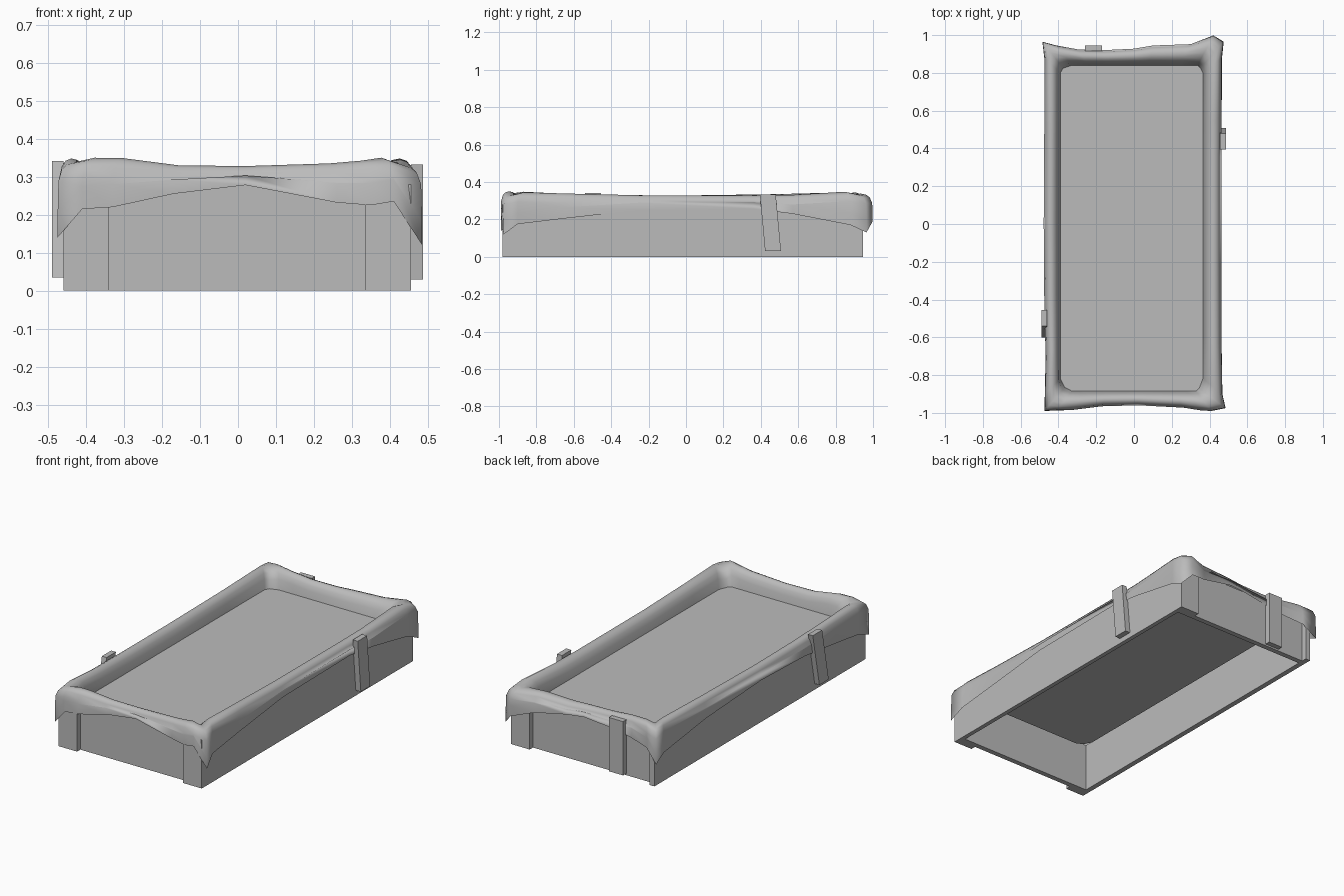
import bpy, bmesh

cube = bpy.data.objects.get("Cube")
if cube:
    bpy.data.objects.remove(cube)

grey = bpy.data.materials.new("plain grey")
grey.use_nodes = True
COLOUR = (0.5, 0.5, 0.5, 1)
grey.diffuse_color = COLOUR
grey.node_tree.nodes["Principled BSDF"].inputs["Base Color"].default_value = COLOUR


def make(name, verts, faces, smooth=False):
    mesh = bpy.data.meshes.new(name)
    mesh.from_pydata(verts, [], faces)
    bm = bmesh.new()
    bm.from_mesh(mesh)
    bmesh.ops.recalc_face_normals(bm, faces=bm.faces)
    bm.to_mesh(mesh)
    bm.free()
    mesh.materials.append(grey)
    mesh.polygons.foreach_set("use_smooth", [smooth] * len(mesh.polygons))
    obj = bpy.data.objects.new(name, mesh)
    bpy.context.collection.objects.link(obj)
    return obj


def board(name, x, y, z, lean=0):
    """Box between ranges; lean shifts the bottom along y."""
    verts = [(a, b + (lean if c == z[0] else 0), c) for a in x for b in y for c in z]
    make(name, verts, [(0, 1, 3, 2), (4, 6, 7, 5), (0, 4, 5, 1),
                       (2, 3, 7, 6), (0, 2, 6, 4), (1, 5, 7, 3)])


# Wooden frame
WALL = (0, 0.28)
board("left_wall", (0.43, 0.455), (-0.98, 0.945), WALL)
board("right_wall", (-0.46, -0.43), (-0.98, 0.945), WALL)
board("front_wall", (-0.43, 0.43), (-0.95, -0.92), WALL)
board("back_wall", (-0.43, 0.43), (0.885, 0.915), WALL)

# Corner battens
board("front_left_batten", (0.335, 0.43), (-0.98, -0.95), WALL)
board("front_right_batten", (-0.43, -0.34), (-0.98, -0.95), WALL)
board("back_left_batten", (0.335, 0.43), (0.915, 0.945), WALL)

# Loose battens on the outside
board("back_batten", (-0.26, -0.17), (0.915, 0.945), (0.01, 0.32))
board("left_batten", (0.455, 0.487), (0.395, 0.48), (0.03, 0.332), 0.028)
board("right_batten", (-0.49, -0.46), (-0.54, -0.455), (0.035, 0.342), -0.06)

# Draped sheet stations: along, outward, top height, hem height; corner first
FLOOR = 0.24
front = [(-0.475, -0.99, 0.338, 0.14), (-0.41, -0.987, 0.35, 0.215),
         (-0.33, -0.985, 0.349, 0.22), (-0.17, -0.965, 0.33, 0.255),
         (0.02, -0.96, 0.328, 0.278), (0.26, -0.972, 0.335, 0.232),
         (0.35, -0.986, 0.342, 0.225), (0.41, -0.99, 0.35, 0.235)]
left = [(-0.975, 0.485, 0.33, 0.12), (-0.9, 0.468, 0.345, 0.175),
        (-0.65, 0.464, 0.338, 0.205), (-0.25, 0.462, 0.329, 0.25),
        (0.36, 0.462, 0.328, 0.257), (0.57, 0.464, 0.33, 0.23),
        (0.88, 0.466, 0.348, 0.17)]
back = [(0.475, 0.965, 0.335, 0.13), (0.42, 0.998, 0.338, 0.19),
        (0.3, 0.952, 0.335, 0.225), (0.1, 0.945, 0.328, 0.265),
        (0, 0.928, 0.328, 0.27), (-0.17, 0.92, 0.33, 0.25),
        (-0.3, 0.925, 0.34, 0.23), (-0.41, 0.945, 0.345, 0.21)]
right = [(0.965, -0.485, 0.335, 0.14), (0.88, -0.475, 0.345, 0.175),
         (0.5, -0.475, 0.335, 0.225), (0, -0.478, 0.328, 0.255),
         (-0.4, -0.475, 0.33, 0.24), (-0.7, -0.468, 0.338, 0.2),
         (-0.9, -0.472, 0.348, 0.175)]

# Each station: outer point, inner point, top, hem
stations = []
for side, edge, along_y, chamfer in ((front, -0.885, False, (-0.367, -0.865)),
                                     (left, 0.365, True, (0.345, -0.87)),
                                     (back, 0.84, False, (0.352, 0.825)),
                                     (right, -0.39, True, (-0.375, 0.825))):
    for i, (along, out, top, hem) in enumerate(side):
        outer = (out, along) if along_y else (along, out)
        inner = (edge, along * 0.91) if along_y else (along * 0.8, edge)
        stations.append((outer, chamfer if i == 0 else inner, top, hem))

# Cross-section: share of the way outward, drop below the top
SECTION = ((0.1, 0.05), (0.22, 0.022), (0.4, 0.004), (0.6, 0), (0.78, 0.006),
           (0.9, 0.02), (0.98, 0.05))
verts = []
for outer, inner, top, hem in stations:
    rows = [(0, FLOOR)] + [(f, top - d) for f, d in SECTION]
    rows += [(1, min(hem + 0.06, (hem + top) / 2)), (1, hem)]
    for f, z in rows:
        verts.append((inner[0] + f * (outer[0] - inner[0]),
                      inner[1] + f * (outer[1] - inner[1]), z))
n = len(SECTION) + 3
count = len(stations)
faces = []
for s in range(count):
    a, b = s * n, (s + 1) % count * n
    faces += [(a + k, b + k, b + k + 1, a + k + 1) for k in range(n - 1)]
make("draped_rim", verts, faces, smooth=True)

# Flat bed surface inside the rim
make("bed_surface", [(p[0], p[1], FLOOR) for _, p, _, _ in stations], [tuple(range(count))])
